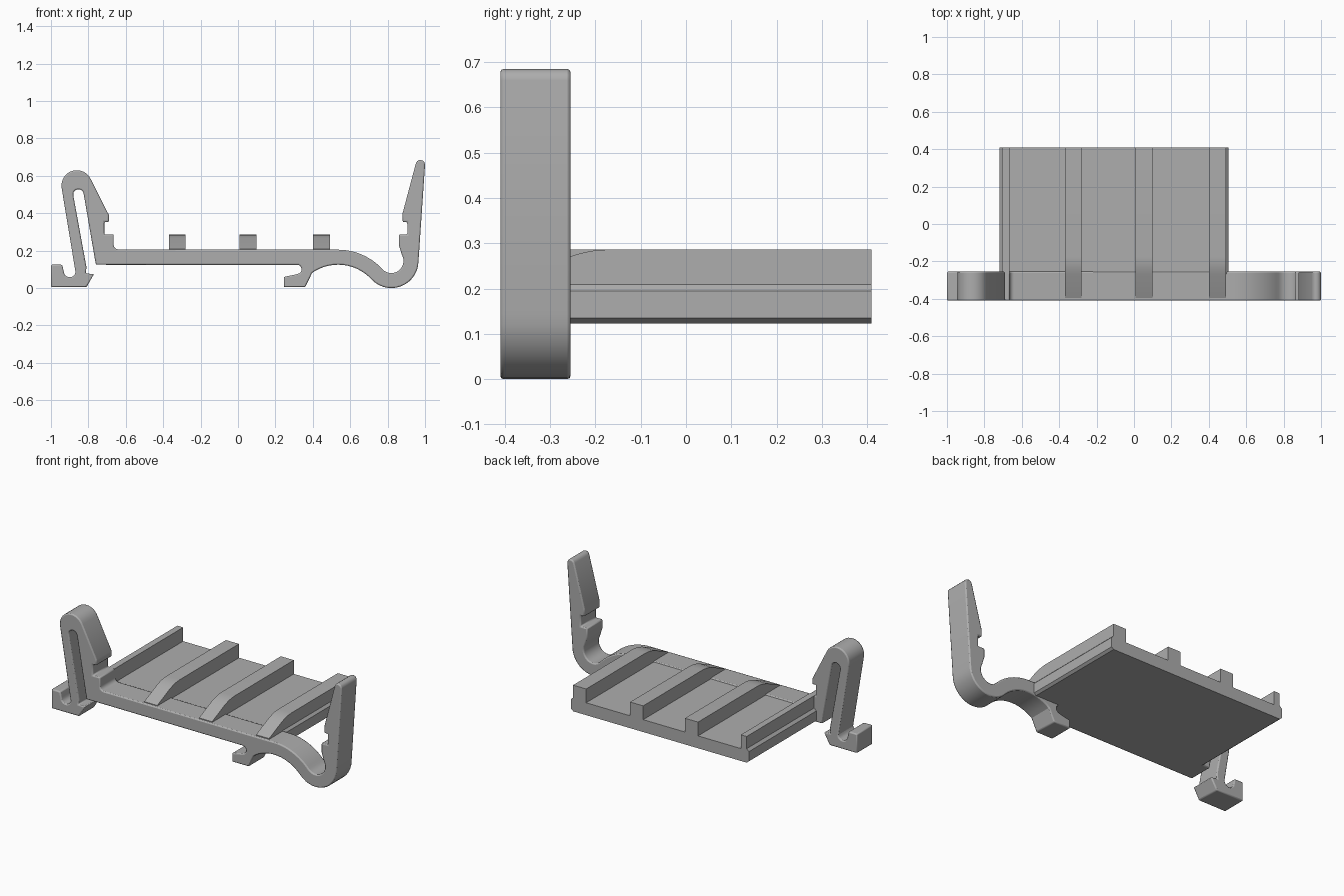
import bpy
import bmesh
from math import sin, cos, radians

if "Cube" in bpy.data.objects:
    bpy.data.objects.remove(bpy.data.objects["Cube"], do_unlink=True)

grey = bpy.data.materials.new("plain grey")
grey.use_nodes = True
colour = (0.42, 0.42, 0.42, 1)
grey.diffuse_color = colour
grey.node_tree.nodes["Principled BSDF"].inputs["Base Color"].default_value = colour


def arc(x, z, radius, start, end, steps=14):
    """Points on a circle arc, angles in degrees."""
    angles = [radians(start + (end - start) * i / steps) for i in range(steps + 1)]
    return [(x + radius * cos(a), z + radius * sin(a)) for a in angles]


def extrude(name, outline, low, high, along="y", bevel=0.0):
    """Extrude an outline: (x, z) along y, or (y, z) along x."""
    def place(point, depth):
        return (point[0], depth, point[1]) if along == "y" else (depth, *point)

    bm = bmesh.new()
    near = [bm.verts.new(place(p, low)) for p in outline]
    far = [bm.verts.new(place(p, high)) for p in outline]
    bm.faces.new(near)
    bm.faces.new(far)
    for i in range(len(outline)):
        bm.faces.new((near[i - 1], near[i], far[i], far[i - 1]))
    bmesh.ops.recalc_face_normals(bm, faces=bm.faces)
    mesh = bpy.data.meshes.new(name)
    bm.to_mesh(mesh)
    bm.free()
    mesh.materials.append(grey)
    obj = bpy.data.objects.new(name, mesh)
    bpy.context.collection.objects.link(obj)
    if bevel:
        mod = obj.modifiers.new("edge rounding", "BEVEL")
        mod.width = bevel
        mod.segments = 2
        mod.limit_method = "ANGLE"
        mod.angle_limit = radians(50)
        mod.use_clamp_overlap = False
    bpy.ops.object.select_all(action="DESELECT")
    bpy.context.view_layer.objects.active = obj
    obj.select_set(True)
    bpy.ops.object.shade_smooth_by_angle(angle=radians(28))
    return obj


front, back, clip_back = -0.41, 0.41, -0.255
bottom, top, rib_top = 0.123, 0.2, 0.286

# Foot, spring loop and latch at the right end
outline = [(-1, 0.005), (-1, 0.125), (-0.94, 0.125)]
outline += arc(-0.9, 0.09, 0.032, 180, 350, 8)
outline += arc(-0.862, 0.548, 0.082, 188, 25)
outline += [(-0.69, 0.39), (-0.69, 0.353), (-0.715, 0.353),
            (-0.715, rib_top), (-0.665, rib_top)]
outline += arc(-0.64, 0.232, 0.025, 180, 270, 5)
# Beam, arch and curl on the upper side
outline += arc(0.535, -0.117, 0.322, 90, 42.6)
outline += arc(0.82, 0.145, 0.065, 222.6, 390)[1:]
# Tall latch at the left end
outline += [(0.86, 0.23), (0.86, rib_top), (0.905, rib_top),
            (0.905, 0.353), (0.88, 0.353), (0.88, 0.4)]
outline += arc(0.975, 0.66, 0.025, 165, 0, 6)
# Curl and arch on the lower side, then the hook
outline += arc(0.82, 0.145, 0.145, 360, 222.6)
outline += arc(0.535, -0.117, 0.242, 42.6, 125)[1:]
outline += [(0.36, 0.005), (0.245, 0.005), (0.245, 0.06), (0.31, 0.073)]
outline += arc(0.315, 0.1, 0.025, -60, 70, 6)
# Underside and slot inside the spring loop
outline += [(-0.76, 0.125)]
outline += arc(-0.853, 0.5, 0.028, 10, 190, 10)
outline += [(-0.81, 0.11), (-0.815, 0.078), (-0.77, 0.075), (-0.81, 0.005)]
extrude("spring_clip", outline, front, clip_back, bevel=0.007)

# Plate with stepped sides and an upright rail along its right edge
section = [(-0.705, bottom), (0.49, bottom), (0.505, 0.135), (0.505, 0.195),
           (0.49, 0.21), (0.48, top), (-0.665, top), (-0.665, rib_top),
           (-0.705, rib_top), (-0.705, 0.21), (-0.72, 0.195), (-0.72, 0.135)]
extrude("plate", section, clip_back - 0.012, back)

# Ribs that ramp down over the front beam
ramp = [(-0.395, top - 0.01), (-0.395, 0.21), (-0.27, 0.266), (-0.24, 0.276),
        (-0.21, 0.283), (-0.175, rib_top), (back, rib_top), (back, top - 0.01)]
for name, x in (("right_rib", -0.325), ("middle_rib", 0.053), ("left_rib", 0.446)):
    extrude(name, ramp, x - 0.045, x + 0.045, along="x")
